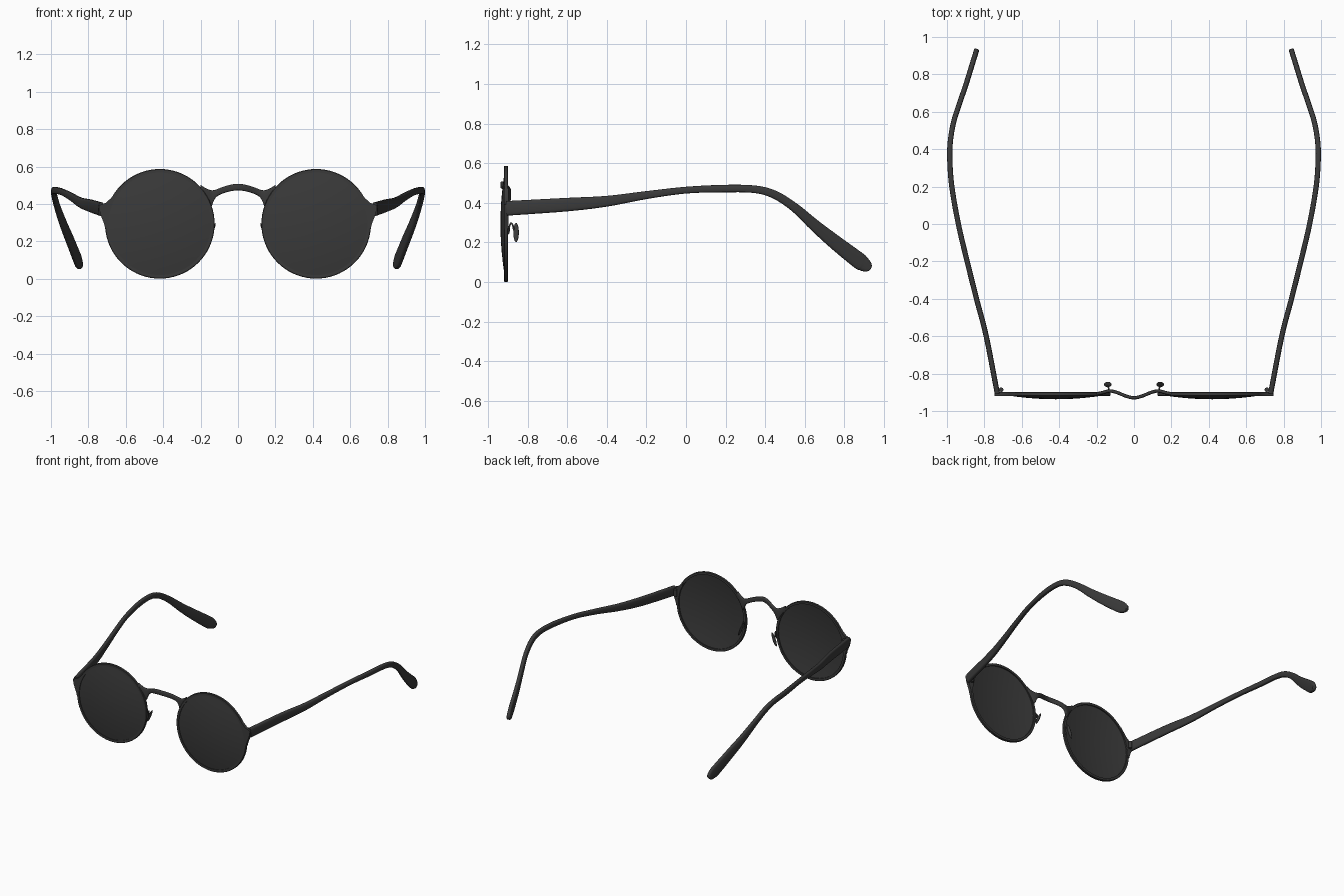
import bpy, bmesh, math
from mathutils import Vector

if "Cube" in bpy.data.objects:
    bpy.data.objects.remove(bpy.data.objects["Cube"])

mat = bpy.data.materials.new("charcoal black")
mat.diffuse_color = (0.042, 0.042, 0.042, 1)
mat.use_nodes = True
mat.node_tree.nodes["Principled BSDF"].inputs["Base Color"].default_value = mat.diffuse_color

CX, CZ, R = 0.418, 0.294, 0.293      # lens centre and rim radius


def finish(name, bm, angle=40):
    bmesh.ops.recalc_face_normals(bm, faces=bm.faces)
    me = bpy.data.meshes.new(name)
    bm.to_mesh(me)
    bm.free()
    ob = bpy.data.objects.new(name, me)
    bpy.context.collection.objects.link(ob)
    me.materials.append(mat)
    bpy.ops.object.select_all(action='DESELECT')
    ob.select_set(True)
    bpy.context.view_layer.objects.active = ob
    bpy.ops.object.shade_smooth_by_angle(angle=math.radians(angle))
    return ob


def skin(bm, rings, close=False, caps=False):
    """Join rings of vertices with quads."""
    n = len(rings[0])
    pairs = list(zip(rings, rings[1:])) + ([(rings[-1], rings[0])] if close else [])
    for a, b in pairs:
        for i in range(n):
            j = (i + 1) % n
            bm.faces.new((a[i], a[j], b[j], b[i]))
    if caps:
        bm.faces.new(rings[0])
        bm.faces.new(rings[-1])


def smooth_path(pts, steps=5):
    """Catmull-Rom through the stations (x, y, z, half height)."""
    p = [Vector(q) for q in pts]
    p = [2 * p[0] - p[1]] + p + [2 * p[-1] - p[-2]]
    out = []
    for a, b, c, d in zip(p, p[1:], p[2:], p[3:]):
        for k in range(steps):
            t = k / steps
            out.append(0.5 * (2 * b + (c - a) * t + (2 * a - 5 * b + 4 * c - d) * t * t
                              + (3 * b - a - 3 * c + d) * t ** 3))
    return out + [p[-2]]


def loft(name, stations, half_thick, upright=False, n=16):
    """Sweep a rounded-rectangle section of varying height along a path."""
    path = smooth_path(stations)
    bm = bmesh.new()
    rings = []
    for i, q in enumerate(path):
        a, b = path[max(i - 1, 0)], path[min(i + 1, len(path) - 1)]
        t = (b - a).to_3d().normalized()
        side = t.cross(Vector((0, 0, 1))).normalized()
        up = Vector((0, 0, 1)) if upright else side.cross(t)
        w = min(half_thick, q[3])
        ring = []
        for k in range(n):
            c, s = math.cos(2 * math.pi * k / n), math.sin(2 * math.pi * k / n)
            u = math.copysign(abs(c) ** 0.6, c) * w
            v = math.copysign(abs(s) ** 0.6, s) * q[3]
            ring.append(bm.verts.new(q.to_3d() + side * u + up * v))
        rings.append(ring)
    skin(bm, rings, caps=True)
    return finish(name, bm, 50)


def revolve(name, profile, cx, close, n=72):
    """Revolve (radius, y) points about the lens axis."""
    bm = bmesh.new()
    rings = [[bm.verts.new((cx + r * math.cos(2 * math.pi * k / n), y,
                            CZ + r * math.sin(2 * math.pi * k / n))) for k in range(n)]
             for r, y in profile]
    skin(bm, rings, close=close, caps=not close)
    return finish(name, bm)


for s, label in ((-1, "left"), (1, "right")):
    # round rim
    revolve(label + "_rim", [(0.274, -0.919), (R - 0.003, -0.919), (R, -0.916), (R, -0.902),
                             (R - 0.003, -0.899), (0.274, -0.899)], s * CX, True)

    # shallow domed lens
    rad = [0.004, 0.05, 0.1, 0.15, 0.2, 0.24, 0.277]
    dome = [(r, -0.913 - 0.024 * (1 - (r / 0.277) ** 2)) for r in rad]
    revolve(label + "_lens", dome + [(r, y + 0.006) for r, y in reversed(dome)], s * CX, False)

    # flared end piece outside the rim
    bm = bmesh.new()
    outline = [(0.636, 0.487), (0.656, 0.462), (0.678, 0.432), (0.706, 0.407), (0.745, 0.392),
               (0.738, 0.355), (0.727, 0.322), (0.716, 0.295), (0.71, 0.27), (0.697, 0.27),
               (0.695, 0.32), (0.67, 0.41)]
    f = bm.faces.new([bm.verts.new((s * x, -0.919, z)) for x, z in outline])
    ext = bmesh.ops.extrude_face_region(bm, geom=[f])
    bmesh.ops.translate(bm, vec=(0, 0.022, 0),
                        verts=[v for v in ext["geom"] if isinstance(v, bmesh.types.BMVert)])
    finish(label + "_end_piece", bm)

    # hinge barrel
    bm = bmesh.new()
    bmesh.ops.create_cone(bm, cap_ends=True, segments=16, radius1=0.012, radius2=0.012, depth=0.05)
    bmesh.ops.translate(bm, verts=bm.verts, vec=(s * 0.71, -0.886, 0.368))
    finish(label + "_hinge", bm)

    # temple arm with curved paddle tip
    loft(label + "_temple", [(s * x, y, z, h) for x, y, z, h in (
        (0.731, -0.905, 0.372, 0.037), (0.79, -0.6, 0.391, 0.034), (0.842, -0.4, 0.408, 0.027),
        (0.892, -0.2, 0.439, 0.020), (0.939, 0.0, 0.464, 0.017), (0.974, 0.2, 0.472, 0.019),
        (0.985, 0.35, 0.468, 0.019), (0.981, 0.45, 0.440, 0.021), (0.963, 0.55, 0.375, 0.023),
        (0.931, 0.65, 0.286, 0.030), (0.897, 0.75, 0.203, 0.037), (0.860, 0.87, 0.110, 0.042),
        (0.852, 0.895, 0.092, 0.038), (0.845, 0.919, 0.074, 0.027), (0.842, 0.929, 0.066, 0.012))],
        0.014)

    # tilted nose pad
    bm = bmesh.new()
    bmesh.ops.create_uvsphere(bm, u_segments=20, v_segments=12, radius=1)
    bmesh.ops.scale(bm, verts=bm.verts, vec=(0.008, 0.014, 0.052))
    pad = finish(label + "_nose_pad", bm)
    pad.location = (s * 0.14, -0.858, 0.25)
    pad.rotation_euler = (0, -s * 0.38, 0)

    # hooked wire holding the nose pad
    loft(label + "_pad_wire", [(s * x, y, z, 0.004) for x, y, z in (
        (0.135, -0.906, 0.24), (0.134, -0.895, 0.25), (0.133, -0.892, 0.28), (0.134, -0.883, 0.298),
        (0.137, -0.874, 0.285), (0.14, -0.868, 0.26), (0.14, -0.858, 0.25))], 0.004, n=8)

# arched bridge, bowed forward at the middle
half = [(0.2, -0.908, 0.502, 0.468), (0.17, -0.902, 0.483, 0.425), (0.145, -0.895, 0.474, 0.385),
        (0.13, -0.893, 0.474, 0.415), (0.115, -0.894, 0.478, 0.438), (0.085, -0.903, 0.490, 0.455),
        (0.04, -0.921, 0.503, 0.468)]
full = ([(-x, y, a, b) for x, y, a, b in half] + [(0, -0.929, 0.508, 0.473)] + half[::-1])
loft("bridge", [(x, y, (a + b) / 2, (a - b) / 2) for x, y, a, b in full], 0.009, upright=True)
